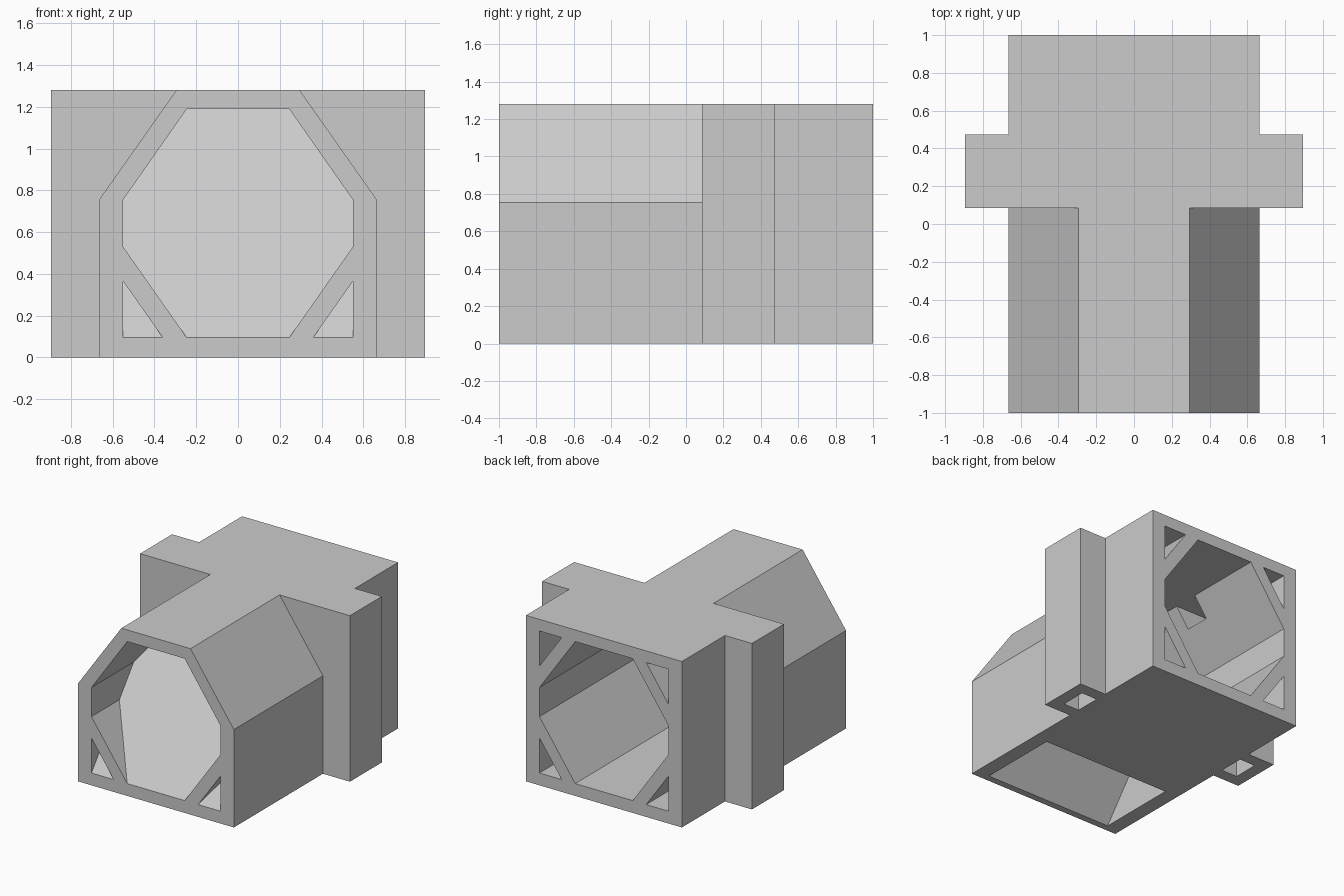
import bpy, bmesh
from mathutils import Vector

cube = bpy.data.objects.get("Cube")
if cube:
    bpy.data.objects.remove(cube, do_unlink=True)

grey = bpy.data.materials.new("light grey")
grey.use_nodes = True
colour = (0.6, 0.6, 0.6, 1)
grey.diffuse_color = colour
grey.node_tree.nodes["Principled BSDF"].inputs["Base Color"].default_value = colour


def prism(name, profiles, axis, start, end):
    """Extrude one or more 2D profiles along an axis (profile order: x, y, z)."""
    bm = bmesh.new()
    for points in profiles:
        verts = []
        for a, b in points:
            co = [a, b]
            co.insert(axis, start)
            verts.append(bm.verts.new(co))
        face = bm.faces.new(verts)
        out = bmesh.ops.extrude_face_region(bm, geom=[face])["geom"]
        shift = Vector((0, 0, 0))
        shift[axis] = end - start
        bmesh.ops.translate(bm, vec=shift,
                            verts=[v for v in out if isinstance(v, bmesh.types.BMVert)])
    bmesh.ops.recalc_face_normals(bm, faces=bm.faces)
    mesh = bpy.data.meshes.new(name)
    bm.to_mesh(mesh)
    bm.free()
    mesh.materials.append(grey)
    obj = bpy.data.objects.new(name, mesh)
    bpy.context.collection.objects.link(obj)
    return obj


def combine(target, tool, operation):
    """Apply a boolean and discard the tool."""
    mod = target.modifiers.new("cut", 'BOOLEAN')
    mod.operation, mod.solver, mod.object = operation, 'EXACT', tool
    bpy.context.view_layer.objects.active = target
    bpy.ops.object.modifier_apply(modifier=mod.name)
    bpy.data.objects.remove(tool, do_unlink=True)


def mirrored(points):
    return points + [(-a, b) for a, b in reversed(points)]


def both_sides(points):
    return [points, [(-a, b) for a, b in points]]


def rect(a0, a1, b0, b1):
    return [(a0, b0), (a1, b0), (a1, b1), (a0, b1)]


TOP, ROOF, FLOOR = 1.28, 1.19, 0.095
W, IN = 0.665, 0.55            # outer and inner half widths
MID = 0.085                    # where the hood meets the rear box

# Rear box with side blocks, from a cross-shaped plan
body = prism("housing", [mirrored([(W, MID), (0.895, MID), (0.895, 0.475),
                                   (W, 0.475), (W, 1)])], 2, 0, TOP)
# Front hood with chamfered shoulders
hood = prism("front_hood", [mirrored([(W, 0), (W, 0.755), (0.295, TOP)])], 1, -1, MID)
combine(body, hood, 'UNION')

# Octagonal tunnel and lower corner tunnels, interrupted by a sloping plate
tunnel = prism("tunnel", [mirrored([(0.245, FLOOR), (IN, 0.53), (IN, 0.755), (0.245, ROOF)])]
               + both_sides([(0.36, FLOOR), (IN, FLOOR), (IN, 0.365)]), 1, -1.1, 1.1)
plate = prism("sloping_plate", [[(-1.074, 0), (-0.947, 0), (0.053, 1.28), (-0.074, 1.28)]],
              0, -1, 1)
combine(tunnel, plate, 'DIFFERENCE')
combine(body, tunnel, 'DIFFERENCE')

# Blind upper corner tunnels in the rear box
corners = prism("upper_corners", both_sides([(IN, 0.92), (IN, ROOF), (0.36, ROOF)]),
                1, 0.18, 1.1)
combine(body, corners, 'DIFFERENCE')

# Wedge cavity open through the underside, below the plate
wedge = prism("wedge", [[(-1.025, -0.1), (-0.31, -0.1), (-0.31, 0.755), (-0.357, 0.755)]],
              0, -IN, IN)
combine(body, wedge, 'DIFFERENCE')

# Vertical ducts in the side blocks, joined by a cross channel near the roof
ducts = prism("side_ducts", both_sides(rect(W, 0.8, 0.18, 0.38)), 2, -0.1, ROOF)
combine(body, ducts, 'DIFFERENCE')
channel = prism("cross_channel", [rect(0.18, 0.38, 1.04, ROOF)], 0, -0.8, 0.8)
combine(body, channel, 'DIFFERENCE')
